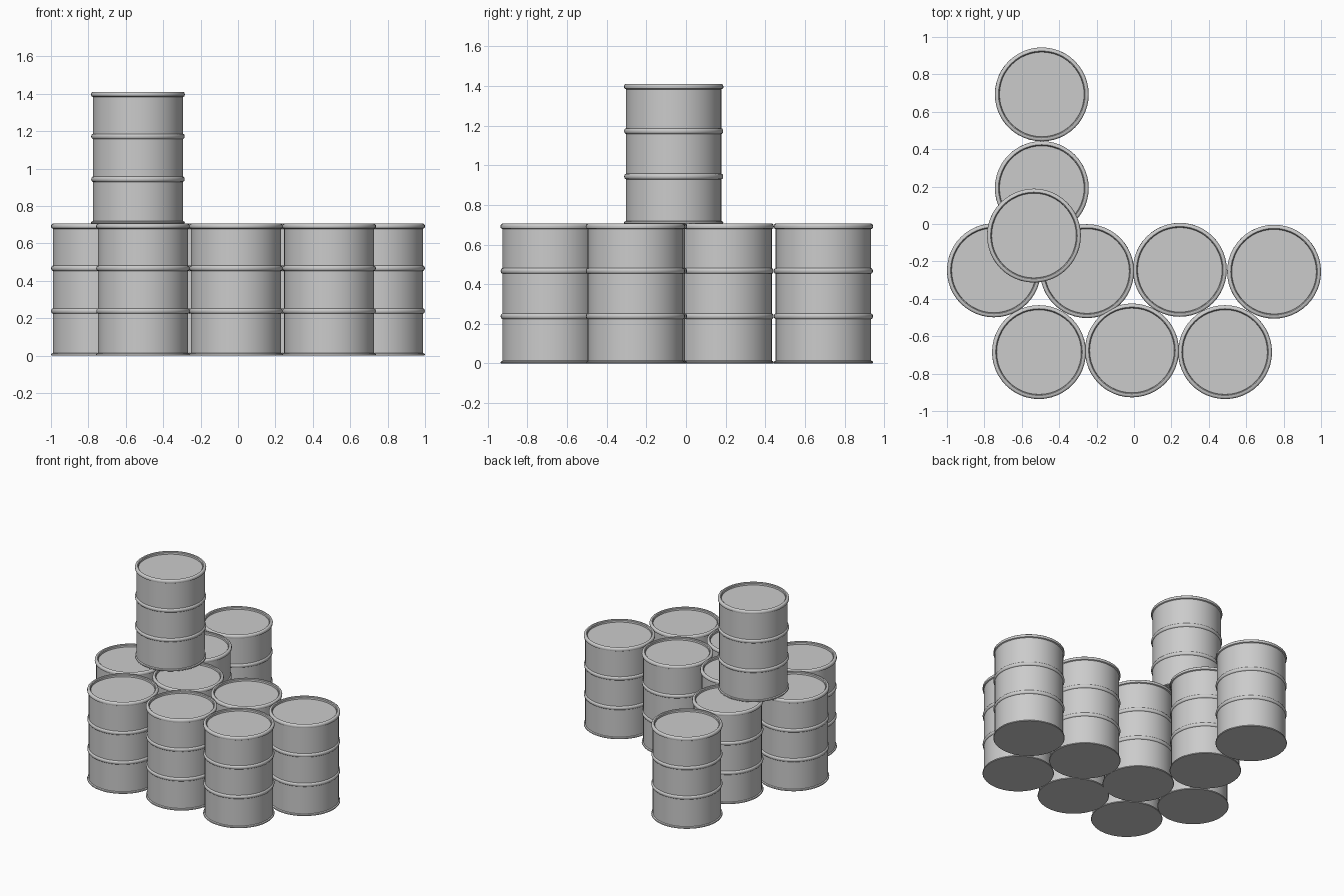
import bpy, bmesh, math

cube = bpy.data.objects.get("Cube")
if cube:
    bpy.data.objects.remove(cube, do_unlink=True)

steel = bpy.data.materials.new("grey steel")
steel.use_nodes = True
colour = (0.6, 0.6, 0.6, 1)
steel.diffuse_color = colour
steel.node_tree.nodes["Principled BSDF"].inputs["Base Color"].default_value = colour

HEIGHT, BODY, RIM, SIDES = 0.705, 0.241, 0.251, 48


def bead(z, half, out):
    """Rounded hoop bulging from the body wall, from bottom to top."""
    return [(BODY + out * math.sin(math.pi * i / 6), z - half * math.cos(math.pi * i / 6))
            for i in range(7)]


def drum_mesh():
    """Lathe the drum outline: base, lower lip, two hoops, top rim, sunken lid."""
    outline = [(0, 0), (RIM - 0.003, 0), (RIM, 0.004), (RIM - 0.002, 0.010), (BODY, 0.014)]
    outline += bead(0.238, 0.014, 0.009) + bead(0.467, 0.014, 0.009)
    outline += [(BODY, 0.678), (RIM - 0.002, 0.682), (RIM, 0.690), (RIM - 0.002, 0.700),
                (RIM - 0.008, HEIGHT), (0.232, HEIGHT), (0.227, 0.700), (0.226, 0.687),
                (0, 0.687)]
    bm = bmesh.new()
    verts = [bm.verts.new((r, 0, z)) for r, z in outline]
    edges = [bm.edges.new(pair) for pair in zip(verts, verts[1:])]
    bmesh.ops.spin(bm, geom=verts + edges, cent=(0, 0, 0), axis=(0, 0, 1),
                   angle=math.tau, steps=SIDES, use_duplicate=False)
    bmesh.ops.remove_doubles(bm, verts=bm.verts, dist=0.0005)
    bmesh.ops.recalc_face_normals(bm, faces=bm.faces)
    mesh = bpy.data.meshes.new("drum")
    bm.to_mesh(mesh)
    bm.free()
    mesh.materials.append(steel)
    return mesh


# Drum positions, row by row
drums = {
    "front_drum": [(-0.508, -0.685, 0), (-0.011, -0.676, 0), (0.487, -0.685, 0)],
    "middle_drum": [(-0.749, -0.248, 0), (-0.251, -0.252, 0), (0.245, -0.245, 0),
                    (0.749, -0.255, 0)],
    "back_drum": [(-0.493, 0.192, 0), (-0.493, 0.693, 0)],
    "stacked_drum": [(-0.535, -0.062, HEIGHT)],
}

mesh = drum_mesh()
bpy.ops.object.select_all(action='DESELECT')
for name, places in drums.items():
    for i, place in enumerate(places, 1):
        obj = bpy.data.objects.new(f"{name}_{i}", mesh)
        obj.location = place
        bpy.context.collection.objects.link(obj)

# Smooth walls, crisp seams
obj.select_set(True)
bpy.context.view_layer.objects.active = obj
bpy.ops.object.shade_smooth_by_angle(angle=math.radians(40))
